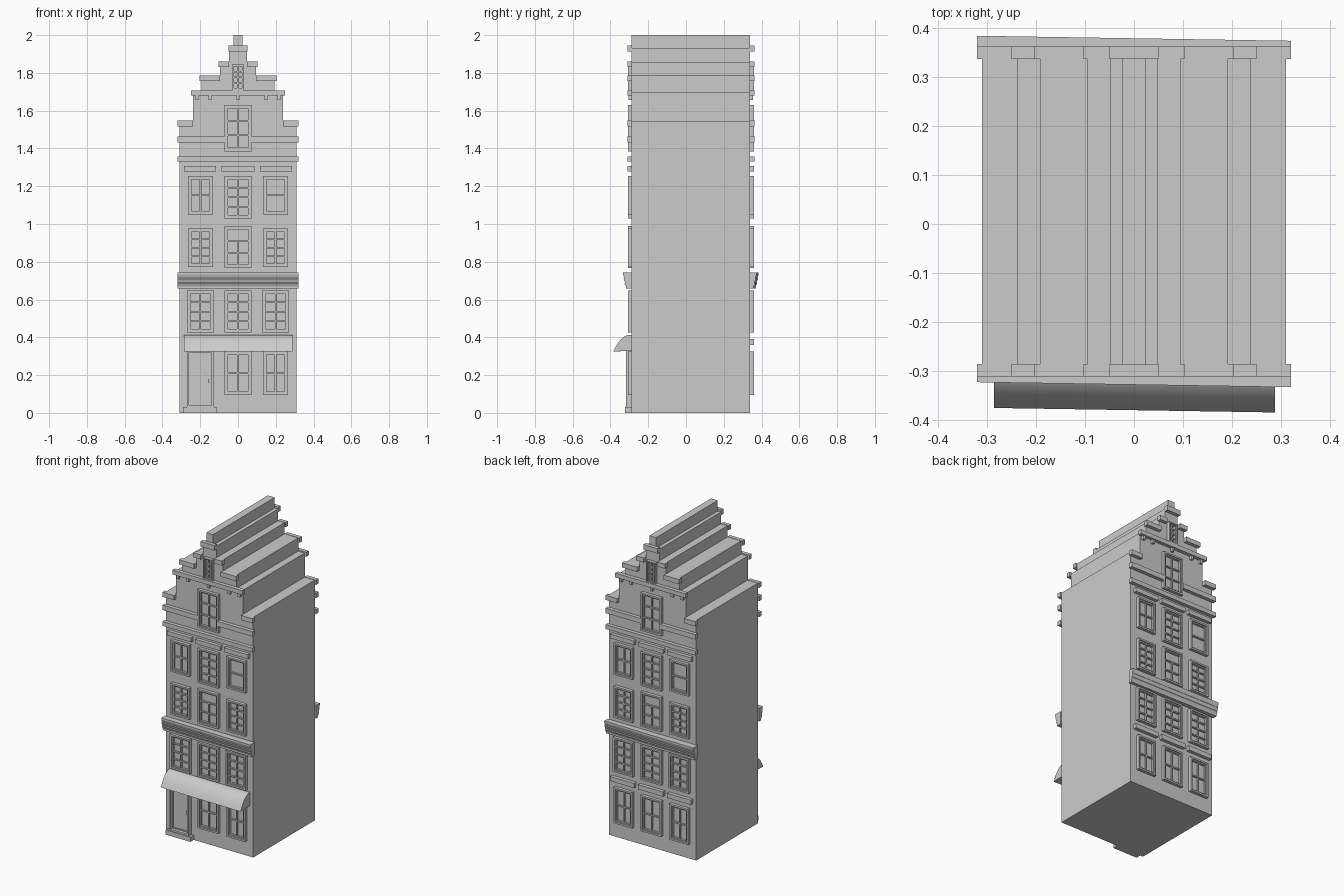
import bpy, bmesh
from mathutils import Vector

if "Cube" in bpy.data.objects:
    bpy.data.objects.remove(bpy.data.objects["Cube"])

YF, YB = -0.288, 0.339          # front and back wall planes
C = (YF + YB) / 2
SKEW = 0.016                    # slight slant of the cornice and awning


def to_world(x, d, z, back):
    """Facade coordinates (d = distance out of the wall) to world."""
    return Vector((-x, YB + d, z)) if back else Vector((x, YF - d, z))


def make(name, bm, smooth=False):
    bmesh.ops.recalc_face_normals(bm, faces=bm.faces)
    me = bpy.data.meshes.new(name)
    bm.to_mesh(me)
    bm.free()
    ob = bpy.data.objects.new(name, me)
    bpy.context.collection.objects.link(ob)
    if smooth:
        bpy.context.view_layer.objects.active = ob
        ob.select_set(True)
        bpy.ops.object.shade_smooth_by_angle(angle=0.6)
        ob.select_set(False)
    return ob


def prism(bm, ring_a, ring_b):
    a = [bm.verts.new(p) for p in ring_a]
    b = [bm.verts.new(p) for p in ring_b]
    bm.faces.new(a)
    bm.faces.new(b[::-1])
    n = len(a)
    for i in range(n):
        j = (i + 1) % n
        bm.faces.new((a[i], b[i], b[j], a[j]))


def box(bm, x0, x1, z0, z1, d, back, d0=-0.002):
    rect = ((x0, z0), (x1, z0), (x1, z1), (x0, z1))
    prism(bm, [to_world(x, d0, z, back) for x, z in rect],
          [to_world(x, d, z, back) for x, z in rect])


def bars(name, rects, depth, back):
    bm = bmesh.new()
    for r in rects:
        box(bm, *r, depth, back)
    return make(name, bm)


def frame(bm, x0, x1, z0, z1, w, d, back):
    outer = ((x0, z0), (x1, z0), (x1, z1), (x0, z1))
    inner = ((x0 + w, z0 + w), (x1 - w, z0 + w), (x1 - w, z1 - w), (x0 + w, z1 - w))
    loops = [[bm.verts.new(to_world(x, dd, z, back)) for x, z in ring]
             for ring, dd in ((outer, 0), (outer, d), (inner, d), (inner, 0))]
    for k in range(4):
        a, b = loops[k], loops[(k + 1) % 4]
        for i in range(4):
            j = (i + 1) % 4
            bm.faces.new((a[i], a[j], b[j], b[i]))


def window(name, x0, x1, z0, z1, cols, rows, back, w=0.011, transom=False):
    bm = bmesh.new()
    frame(bm, x0, x1, z0, z1, w, 0.02, back)
    x0, x1, z0, z1 = x0 + w, x1 - w, z0 + w, z1 - w
    frame(bm, x0, x1, z0, z1, w * 0.7, 0.013, back)
    b = 0.004
    for i in range(1, rows):
        z = z0 + (z1 - z0) * i / rows
        box(bm, x0, x1, z - b, z + b, 0.011, back)
    top = z0 + (z1 - z0) * (rows - 1) / rows if transom else z1
    for i in range(1, cols):
        x = x0 + (x1 - x0) * i / cols
        box(bm, x - b, x + b, z0, top, 0.0105, back)
    return make(name, bm)


def moulding(name, profile, x0, x1, back, smooth=False):
    bm = bmesh.new()
    rings = [[to_world(x, d + SKEW * x if d > 0 else d, z, back) for d, z in profile]
             for x in (x0, x1)]
    prism(bm, *rings)
    return make(name, bm, smooth)


# Main body: stepped gable outline pushed through the full depth
steps = [(0.31, 1.545), (0.238, 1.70), (0.192, 1.785),
         (0.095, 1.857), (0.048, 1.932), (0.024, 2.0)]
half, z = [], 0
for x, top in steps:
    half += [(x, z), (x, top)]
    z = top
outline = half + [(-x, z) for x, z in reversed(half)]
bm = bmesh.new()
prism(bm, [(x, YF, z) for x, z in outline], [(x, YB, z) for x, z in outline])
make("house_body", bm)

# x0, x1, z0, z1, columns, rows, transom
L, M, R = (-0.265, -0.132), (-0.072, 0.072), (0.132, 0.265)
windows = [
    (*M, 0.095, 0.325, 2, 2, False), (*R, 0.095, 0.325, 2, 2, False),
    (-0.27, -0.128, 0.425, 0.647, 2, 4, False), (*M, 0.425, 0.647, 2, 4, False),
    (0.128, 0.27, 0.425, 0.647, 2, 4, False),
    (*L, 0.773, 0.976, 2, 4, False), (*M, 0.768, 0.99, 2, 3, True),
    (*R, 0.773, 0.976, 2, 4, False),
    (*L, 1.05, 1.253, 2, 2, False), (*M, 1.03, 1.253, 2, 4, False),
    (*R, 1.05, 1.253, 1, 2, False),
    (*M, 1.385, 1.63, 2, 3, False),
]
cornice = [(-0.002, 0.743), (0.04, 0.743), (0.04, 0.732), (0.034, 0.714), (0.037, 0.71),
           (0.029, 0.69), (0.032, 0.685), (0.024, 0.668), (0.024, 0.658), (-0.002, 0.658)]
lintel_x = [(-0.287, -0.117), (-0.088, 0.088), (0.117, 0.287)]


def mirrored(x0, x1, z0, z1):
    return [(x0, x1, z0, z1), (-x1, -x0, z0, z1)]


# Details shared by front and back facades
for side, back in (("front", False), ("back", True)):
    for i, (x0, x1, z0, z1, c, r, t) in enumerate(windows):
        window(f"{side}_window_{i + 1}", x0, x1, z0, z1, c, r, back, transom=t)
    window(f"{side}_attic_window", -0.032, 0.032, 1.708, 1.845, 2, 4, back, w=0.007)
    moulding(f"{side}_cornice", cornice, -0.32, 0.32, back)
    bars(f"{side}_lintels", [(a, b, 1.278, 1.306) for a, b in lintel_x], 0.022, back)
    bars(f"{side}_string_courses",
         [(-0.32, 0.32, 1.33, 1.358)] + mirrored(0.072, 0.32, 1.432, 1.464), 0.023, back)
    bars(f"{side}_gable_caps",
         mirrored(0.238, 0.32, 1.517, 1.547) + [(-0.25, 0.25, 1.68, 1.708)]
         + mirrored(0.095, 0.203, 1.757, 1.787) + mirrored(0.048, 0.103, 1.83, 1.859)
         + [(-0.05, 0.05, 1.913, 1.945)], 0.023, back)
    bars(f"{side}_corbels",
         [(x - 0.008, x + 0.008, 1.656, 1.68) for x in (-0.218, -0.147, 0, 0.147, 0.218)],
         0.016, back)

# Ground floor back: third window and lintels
window("back_window_ground", *L, 0.095, 0.325, 2, 2, True)
bars("back_ground_lintels", [(a, b, 0.36, 0.39) for a, b in lintel_x], 0.022, True)

# Ground floor front: awning, door and step
awning = [(-0.002, 0.413), (0.014, 0.413), (0.032, 0.405), (0.05, 0.391), (0.066, 0.373),
          (0.08, 0.35), (0.092, 0.325), (-0.002, 0.329)]
moulding("awning", awning, -0.286, 0.288, False, smooth=True)

bm = bmesh.new()
frame(bm, -0.27, -0.128, 0.03, 0.327, 0.011, 0.03, False)
make("door_frame", bm)
bm = bmesh.new()
box(bm, -0.259, -0.139, 0.03, 0.317, 0.008, False)
frame(bm, -0.257, -0.141, 0.043, 0.315, 0.007, 0.013, False)
make("door", bm)
bars("door_handle", [(-0.156, -0.149, 0.16, 0.18)], 0.02, False)
bars("door_step", [(-0.29, -0.113, 0, 0.03)], 0.034, False)
